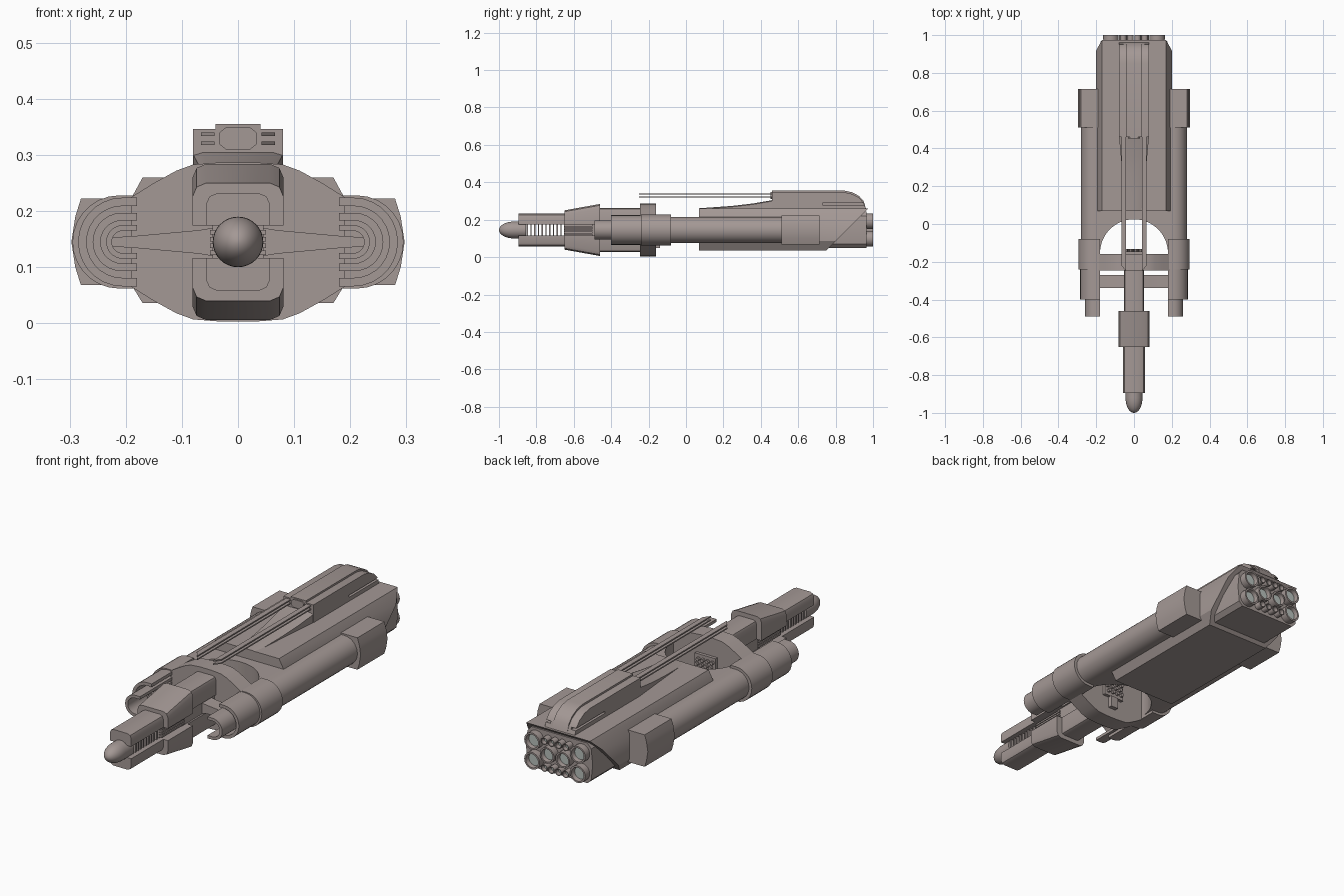
import bpy, bmesh, math

if "Cube" in bpy.data.objects:
    bpy.data.objects.remove(bpy.data.objects["Cube"], do_unlink=True)

ZC = 0.145  # height of the long axis


def material(name, rgb):
    m = bpy.data.materials.new(name)
    m.use_nodes = True
    m.diffuse_color = (*rgb, 1)
    m.node_tree.nodes["Principled BSDF"].inputs["Base Color"].default_value = (*rgb, 1)
    return m


HULL = material("warm grey hull", (0.37, 0.315, 0.30))
GLOW = material("pale engine glass", (0.48, 0.53, 0.50))


def loft(name, sections, axis="y", cap_glow=False):
    """Skin a list of (position, profile) sections along an axis."""
    bm = bmesh.new()
    rings = []
    for pos, pts in sections:
        rings.append([bm.verts.new((a, pos, b) if axis == "y" else (pos, a, b)) for a, b in pts])
    n = len(rings[0])
    for r0, r1 in zip(rings, rings[1:]):
        for i in range(n):
            j = (i + 1) % n
            bm.faces.new((r0[i], r0[j], r1[j], r1[i]))
    bm.faces.new(rings[0])
    last = bm.faces.new(rings[-1])
    last.material_index = 1 if cap_glow else 0
    bmesh.ops.recalc_face_normals(bm, faces=bm.faces)
    me = bpy.data.meshes.new(name)
    bm.to_mesh(me)
    bm.free()
    me.materials.append(HULL)
    if cap_glow:
        me.materials.append(GLOW)
    ob = bpy.data.objects.new(name, me)
    bpy.context.collection.objects.link(ob)
    return ob


def prism(name, pts, a, b, axis="y"):
    return loft(name, [(a, pts), (b, pts)], axis)


def box(name, x0, x1, y0, y1, z0, z1):
    return prism(name, [(x0, z0), (x1, z0), (x1, z1), (x0, z1)], y0, y1)


def circle(r, x=0, z=ZC, n=24):
    return [(x + r * math.cos(i * math.tau / n), z + r * math.sin(i * math.tau / n)) for i in range(n)]


def half_round(r, cx, s=1, x0=0.18):
    """Open-sided capsule end, flat on the inner side."""
    arc = [(cx + r * math.sin(i * math.pi / 14), ZC + r * math.cos(i * math.pi / 14)) for i in range(15)]
    return [(s * x, z) for x, z in [(x0, ZC + r)] + arc + [(x0, ZC - r)]]


def shell(r_out, r_in, cx, s):
    return half_round(r_out, cx, s) + half_round(r_in, cx, s)[::-1]


def both(pts):
    """Mirror a right-hand profile, listed top to bottom, across x = 0."""
    return pts + [(-x, z) for x, z in reversed(pts)]


def flip(pts):
    return [(x, 2 * ZC - z) for x, z in pts]


def cut(ob, cutter):
    m = ob.modifiers.new("cut", "BOOLEAN")
    m.object = cutter
    m.solver = "EXACT"
    cutter.hide_render = True
    cutter.hide_viewport = True
    cutter.display_type = "WIRE"


# Wide middle body with a round opening
mid = prism("middle_body", both(half_round(0.07, 0.21)), -0.2, 0.55)
bpy.ops.mesh.primitive_cylinder_add(vertices=64, radius=0.18, depth=1, location=(0, -0.155, ZC))
opening = bpy.context.object
opening.name = "opening_cutter"
cut(mid, opening)

# Arched bulkhead ahead of the opening
arch = [(0.03, 0.287), (0.08, 0.283), (0.11, 0.272), (0.15, 0.25), (0.19, 0.225)]
prism("bulkhead", both(arch + flip(arch)[::-1]), -0.245, -0.16)

# Knobbed panel and post on the back of the bulkhead
box("panel", -0.055, 0.055, -0.165, -0.145, 0.105, 0.2)
box("panel_post", -0.02, 0.02, -0.165, -0.14, 0.05, 0.105)
for row in range(3):
    for col in range(4):
        x = (col - 1.5) * 0.025 + (row % 2 - 0.5) * 0.008
        prism("panel_knob", circle(0.009, x, 0.128 + row * 0.025, 6), -0.15, -0.132)

# Side nacelles
for s, side in ((1, "left"), (-1, "right")):
    prism(side + "_nacelle_sleeve", shell(0.079, 0.064, 0.206, s), -0.4, -0.18)
    prism(side + "_nacelle_prong", shell(0.052, 0.038, 0.207, s), -0.49, -0.18)
    prism(side + "_nacelle_core", shell(0.03, 0.02, 0.205, s), -0.36, -0.18)
    prism(side + "_front_collar", half_round(0.083, 0.212, s), -0.24, -0.08)
    outer = [(0.18, 0.222), (0.28, 0.222), (0.29, 0.19), (0.297, ZC)]
    outer += flip(outer)[-2::-1]
    prism(side + "_rear_collar", [(s * x, z) for x, z in outer], 0.51, 0.715)

    # Tapered strut from neck to nacelle
    def strut(h):
        return [(-0.34, ZC - h), (-0.27, ZC - h), (-0.27, ZC + h), (-0.34, ZC + h)]
    loft(side + "_strut", [(s * 0.04, strut(0.026)), (s * 0.07, strut(0.021)),
                           (s * 0.18, strut(0.011)), (s * 0.225, strut(0.008))], "x")

    # Paired aerial blades
    for z in (0.318, 0.334):
        blade = box(side + "_aerial", s * 0.042, s * 0.066, -0.25, 0.5, z, z + 0.006)
        for v in blade.data.vertices:
            if v.co.y < 0 and abs(v.co.x) > 0.06:
                v.co.y += 0.03

# Neck and nose, made of an upper and a lower jaw
def jaw(w, top, r):
    return both([(w - r, top), (w - r * 0.3, top - r * 0.3), (w, top - r), (w, 0.174)])


for name, turn in (("upper", lambda p: p), ("lower", flip)):
    prism(name + "_nose_jaw", turn(jaw(0.057, 0.232, 0.02)), -0.895, -0.64)
    loft(name + "_neck_block", [(-0.65, turn(jaw(0.081, 0.25, 0.024))),
                                (-0.46, turn(jaw(0.081, 0.284, 0.024)))])
    prism(name + "_neck", turn(jaw(0.053, 0.263, 0.015)), -0.47, -0.23)

# Neck core with ribs
box("neck_core", -0.045, 0.045, -0.5, -0.23, 0.11, 0.18)
for z in (0.122, 0.134, 0.146, 0.158):
    box("neck_rail", -0.05, 0.05, -0.65, -0.48, z, z + 0.008)
box("neck_spine", -0.03, 0.03, -0.65, -0.48, 0.115, 0.175)
for i in range(11):
    y = -0.852 + i * 0.02
    box("nose_rib", -0.035, 0.035, y, y + 0.007, 0.115, 0.175)

# Domed nose tip
dome = [(-0.855, circle(0.045, n=32))]
for i in range(9):
    a = i / 8 * math.radians(86)
    dome.append((-0.92 - 0.08 * math.sin(a), circle(0.045 * math.cos(a), n=32)))
loft("nose_tip", dome)

# Rear hull with a slanted back end
section = [(0.17, 0.26), (0.2, 0.205), (0.2, 0.085), (0.17, 0.036)]
hull = prism("rear_hull", both(section), 0.07, 0.97)
for v in hull.data.vertices:
    if v.co.y > 0.5:
        v.co.y = 0.75 + (v.co.z - 0.036)

# Engine block
block = [(0.15, 0.243), (0.17, 0.22), (0.178, ZC), (0.17, 0.07), (0.15, 0.05)]
prism("engine_block", both(block), 0.6, 0.965)

# Engine nozzles: six large, eight small
nozzles = [(s * 0.122, z, 0.041) for s in (1, -1) for z in (0.192, 0.098)]
nozzles += [(s * 0.042, ZC, 0.038) for s in (1, -1)]
nozzles += [(x * 0.038, z, 0.017) for x in (-1.5, -0.5, 0.5, 1.5) for z in (0.21, 0.08)]
for x, z, r in nozzles:
    loft("engine_nozzle", [(0.94, circle(r * 0.95, x, z)), (0.98, circle(r, x, z)),
                           (1.0, circle(r, x, z)), (1.0, circle(r * 0.8, x, z)),
                           (0.98, circle(r * 0.72, x, z))], cap_glow=True)

# Dorsal ramp leading to the fin
def ramp(w, top):
    return both([(w * 0.8, top), (w, top - 0.005), (w, 0.25)])


loft("dorsal_ramp", [(0.07, ramp(0.045, 0.261)), (0.25, ramp(0.06, 0.274)),
                     (0.36, ramp(0.07, 0.287)), (0.47, ramp(0.08, 0.306))])

# Dorsal fin with a raised spine and side vents
def fin_side(lift):
    return [(0.46, 0.25), (0.46, 0.346 + lift), (0.85, 0.346 + lift), (0.89, 0.337 + lift),
            (0.925, 0.318 + lift), (0.95, 0.29 + lift), (0.965, 0.25)]


fin = prism("dorsal_fin", fin_side(0), -0.08, 0.08, "x")
prism("dorsal_spine", fin_side(0.009), -0.04, 0.04, "x")
for s in (1, -1):
    cut(fin, box("vent_cutter", s * 0.055, s * 0.1, 0.73, 1.0, 0.279, 0.289))
plate = [(0.022, 0.349), (0.033, 0.34), (0.033, 0.319), (0.022, 0.31)]
prism("fin_front_plate", both(plate), 0.453, 0.47)

# Smooth rounded parts, keep hard edges
bpy.ops.object.select_all(action="DESELECT")
for ob in bpy.context.scene.objects:
    if ob.type == "MESH" and not ob.hide_render:
        ob.select_set(True)
        bpy.context.view_layer.objects.active = ob
bpy.ops.object.shade_smooth_by_angle(angle=math.radians(30))
